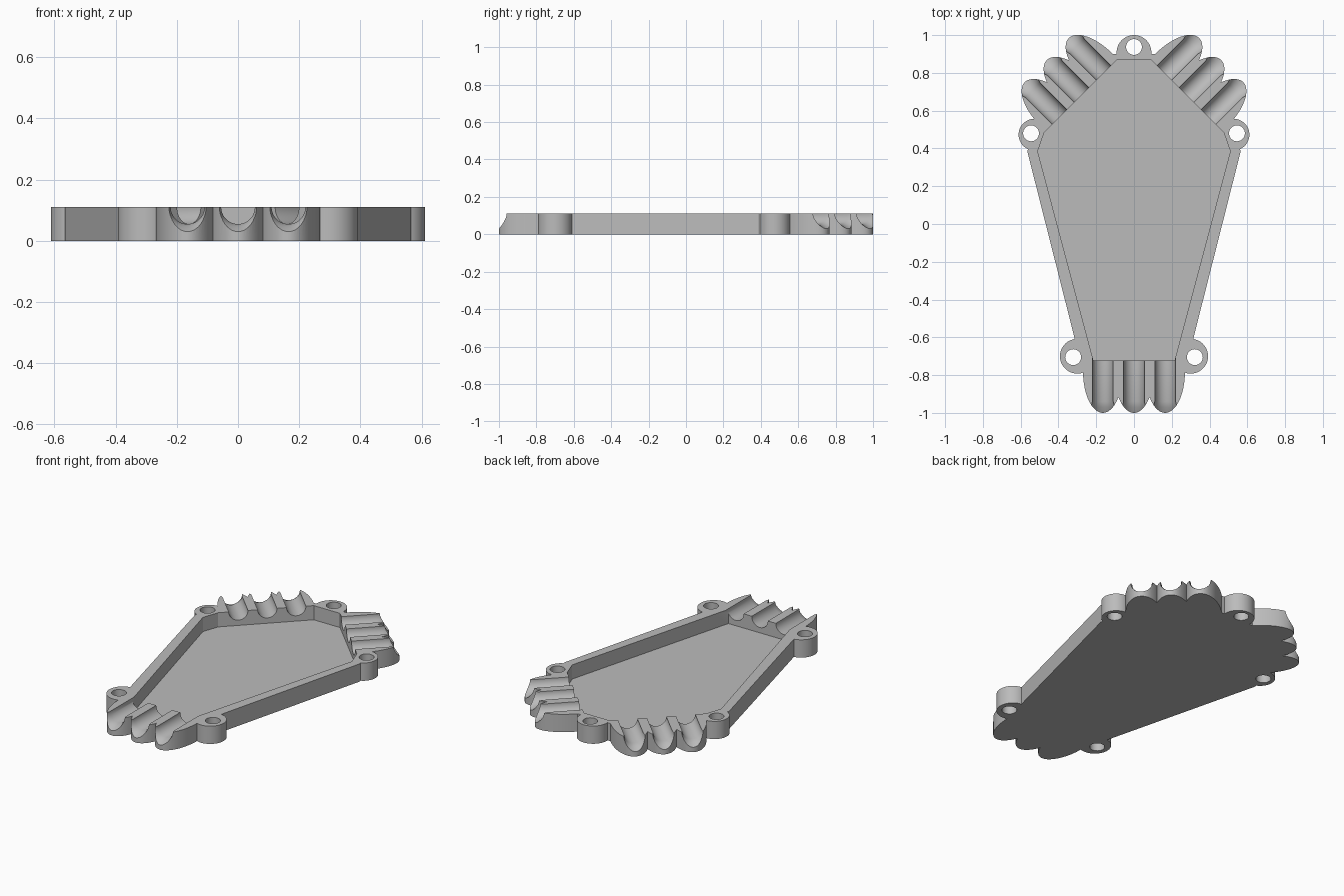
import bpy, bmesh, math
from mathutils import Matrix

if "Cube" in bpy.data.objects:
    bpy.data.objects.remove(bpy.data.objects["Cube"], do_unlink=True)

HEIGHT, FLOOR = 0.11, 0.022

grey = bpy.data.materials.new("plain grey")
grey.use_nodes = True
grey.diffuse_color = (0.5, 0.5, 0.5, 1)
grey.node_tree.nodes["Principled BSDF"].inputs["Base Color"].default_value = (0.5, 0.5, 0.5, 1)


def make_object(name, bm, matrix=None):
    if matrix:
        bm.transform(matrix)
    bmesh.ops.recalc_face_normals(bm, faces=bm.faces)
    mesh = bpy.data.meshes.new(name)
    bm.to_mesh(mesh)
    bm.free()
    mesh.materials.append(grey)
    obj = bpy.data.objects.new(name, mesh)
    bpy.context.collection.objects.link(obj)
    return obj


def prism(name, outline, z0, z1, matrix=None):
    bm = bmesh.new()
    face = bm.faces.new([bm.verts.new((x, y, z0)) for x, y in outline])
    top = bmesh.ops.extrude_face_region(bm, geom=[face])["geom"]
    verts = [v for v in top if isinstance(v, bmesh.types.BMVert)]
    bmesh.ops.translate(bm, vec=(0, 0, z1 - z0), verts=verts)
    return make_object(name, bm, matrix)


def ellipse(cx, cy, a, b, n=64):
    return [(cx + a * math.cos(math.tau * i / n), cy + b * math.sin(math.tau * i / n))
            for i in range(n)]


def mirrored(half):
    return half + [(-x, y) for x, y in reversed(half)]


def lathe(name, profile, matrix, n=64):
    # Revolve (distance, radius) pairs about the local x axis
    bm = bmesh.new()
    rings = [[bm.verts.new((x, r * math.cos(math.tau * i / n), r * math.sin(math.tau * i / n)))
              for i in range(n)] for x, r in profile]
    for a, b in zip(rings, rings[1:]):
        for i in range(n):
            j = (i + 1) % n
            bm.faces.new((a[i], a[j], b[j], b[i]))
    bm.faces.new(rings[0])
    bm.faces.new(rings[-1])
    return make_object(name, bm, matrix)


def combine(target, tool, operation):
    mod = target.modifiers.new(operation.title(), "BOOLEAN")
    mod.operation, mod.solver, mod.object = operation, "EXACT", tool
    deps = bpy.context.evaluated_depsgraph_get()
    mesh = bpy.data.meshes.new_from_object(target.evaluated_get(deps))
    target.modifiers.clear()
    target.data = mesh
    bpy.data.objects.remove(tool, do_unlink=True)


# Kite-shaped tray body
tray = prism("tray", mirrored([(0.12, 0.9), (0.52, 0.51), (0.565, 0.385), (0.265, -0.8)]), 0, HEIGHT)

# Cable lobes: three at the front and three on each back shoulder
ports = []
for angle, tip, middle in ((-90, 1.0, 0), (45, 0.94, 0.287), (135, 0.94, -0.287)):
    for k in (-1, 0, 1):
        place = (Matrix.Rotation(math.radians(angle), 4, "Z")
                 @ Matrix.Translation((tip, middle + 0.165 * k, 0)))
        ports.append(place)
for place in ports:
    combine(tray, prism("lobe", ellipse(-0.22, 0, 0.22, 0.105), 0, HEIGHT, place), "UNION")

# Screw bosses, with holes set slightly outward
bosses = [((0, 0.908), (0, 0.937), 0.092)]
for s in (-1, 1):
    bosses.append(((s * 0.527, 0.473), (s * 0.545, 0.48), 0.084))
    bosses.append(((s * 0.3, -0.7), (s * 0.322, -0.705), 0.092))
for centre, hole, radius in bosses:
    combine(tray, prism("boss", ellipse(*centre, radius, radius), 0, HEIGHT), "UNION")

# Recess
inside = mirrored([(0.09, 0.87), (0.475, 0.485), (0.51, 0.385), (0.215, -0.722)])
combine(tray, prism("recess", inside, FLOOR, HEIGHT + 0.1), "DIFFERENCE")

# Screw holes
for centre, hole, radius in bosses:
    combine(tray, prism("hole", ellipse(*hole, 0.042, 0.042), -0.1, HEIGHT + 0.1), "DIFFERENCE")

# Half-round cable channels with flared mouths
flare = [(-0.33, 0.055), (-0.06, 0.055), (-0.03, 0.064), (0, 0.08), (0.03, 0.1)]
for place in ports:
    combine(tray, lathe("channel", flare, Matrix.Translation((0, 0, HEIGHT)) @ place), "DIFFERENCE")

# Smooth the round walls, keep the edges crisp
bpy.ops.object.select_all(action="DESELECT")
tray.select_set(True)
bpy.context.view_layer.objects.active = tray
bpy.ops.object.shade_smooth_by_angle(angle=math.radians(25))
